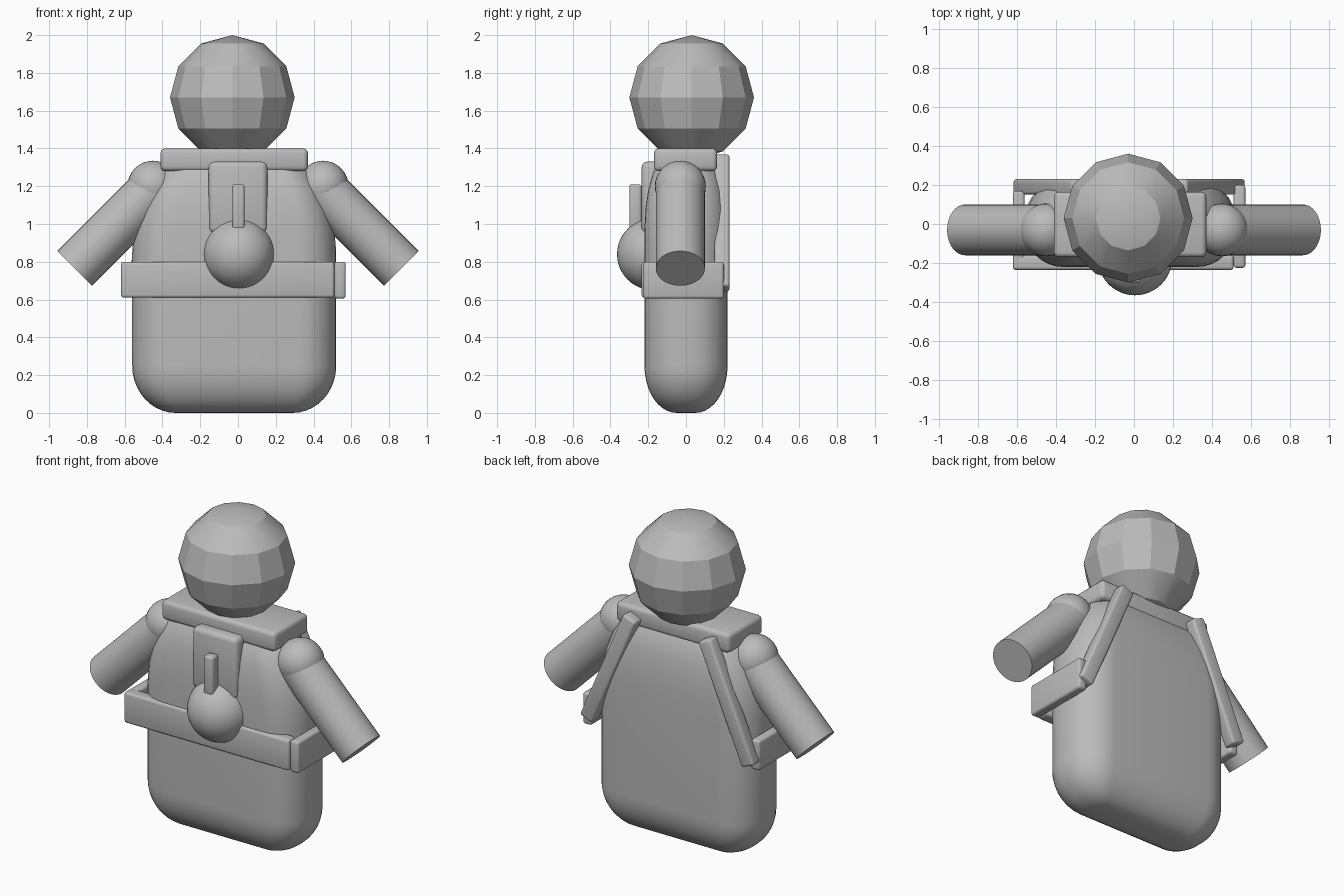
import bpy, bmesh
from math import sin, cos, pi, radians, atan2, hypot
from mathutils import Vector, Matrix

old = bpy.data.objects.get("Cube")
if old:
    bpy.data.objects.remove(old, do_unlink=True)

grey = bpy.data.materials.new("plain_grey")
grey.use_nodes = True
tone = (0.5, 0.5, 0.5, 1)
grey.diffuse_color = tone
grey.node_tree.nodes["Principled BSDF"].inputs["Base Color"].default_value = tone


def finish(name, bm, angle=30):
    bmesh.ops.recalc_face_normals(bm, faces=bm.faces)
    mesh = bpy.data.meshes.new(name)
    bm.to_mesh(mesh)
    bm.free()
    mesh.materials.append(grey)
    ob = bpy.data.objects.new(name, mesh)
    bpy.context.collection.objects.link(ob)
    bpy.ops.object.select_all(action='DESELECT')
    ob.select_set(True)
    bpy.context.view_layer.objects.active = ob
    bpy.ops.object.shade_smooth_by_angle(angle=radians(angle))
    return ob


def box(name, low, high, tilt=0, bevel=0.015):
    """Softly bevelled box between two corners, tilted about y."""
    low, high = Vector(low), Vector(high)
    bm = bmesh.new()
    bmesh.ops.create_cube(bm, size=1)
    bmesh.ops.scale(bm, vec=high - low, verts=bm.verts)
    bmesh.ops.bevel(bm, geom=bm.edges[:], offset=bevel, segments=3,
                    profile=0.5, affect='EDGES')
    bmesh.ops.transform(bm, verts=bm.verts, matrix=Matrix.Translation((low + high) / 2)
                        @ Matrix.Rotation(tilt, 4, 'Y'))
    return finish(name, bm, 40)


def ball(name, centre, radius, segments, rings):
    bm = bmesh.new()
    bmesh.ops.create_uvsphere(bm, u_segments=segments, v_segments=rings, radius=radius,
                              matrix=Matrix.Translation(centre))
    return finish(name, bm, 29)


# Body: stacked rounded rectangles, round below and tapered at the shoulders
def outline(a, b, z, steps=8):
    r = min(0.2, b * 0.9)
    pts = []
    for q, (sx, sy) in enumerate([(1, 1), (-1, 1), (-1, -1), (1, -1)]):
        for i in range(steps + 1):
            t = (q + i / steps) * pi / 2
            pts.append((sx * (a - r) + r * cos(t) - 0.02, sy * (b - r) + r * sin(t), z))
    return pts


levels = []
for i in range(11):
    t = i / 10 * pi / 2
    levels.append((0.31 + 0.23 * sin(t), 0.05 + 0.17 * sin(t), 0.25 * (1 - cos(t))))
levels += [(0.54, 0.22, 0.85), (0.53, 0.22, 0.97), (0.505, 0.215, 1.08),
           (0.465, 0.2, 1.18), (0.41, 0.175, 1.27), (0.33, 0.13, 1.34)]
bm = bmesh.new()
rings = [[bm.verts.new(p) for p in outline(*level)] for level in levels]
for lower, upper in zip(rings, rings[1:]):
    for i in range(len(lower)):
        j = (i + 1) % len(lower)
        bm.faces.new((lower[i], lower[j], upper[j], upper[i]))
bm.faces.new(rings[0])
bm.faces.new(rings[-1])
finish("body", bm, 40)

# Head and collar
ball("head", (-0.03, 0.03, 1.67), 0.33, 12, 6)
box("collar", (-0.41, -0.17, 1.28), (0.37, 0.165, 1.4), bevel=0.025)

# Chest flap with its clasp and round pouch
box("chest_flap", (-0.155, -0.235, 0.95), (0.155, -0.1, 1.33), bevel=0.03)
box("clasp", (-0.03, -0.3, 0.95), (0.035, -0.235, 1.21))
ball("round_pouch", (0.005, -0.175, 0.84), 0.19, 48, 24)

# Belt: front band and two side bands, open at the back
box("belt_front", (-0.62, -0.235, 0.61), (0.51, -0.16, 0.8))
box("belt_left", (0.51, -0.225, 0.605), (0.57, 0.2, 0.8))
box("belt_right", (-0.62, -0.22, 0.615), (-0.56, 0.17, 0.8))

for side, s in (("left", 1), ("right", -1)):
    # Diagonal strap on the back
    dx, dz = 0.3, 0.7
    x, z = -0.025 + s * 0.405, 1.005
    half = hypot(dx, dz) / 2
    box(side + "_back_strap", (x - 0.045, 0.15, z - half), (x + 0.045, 0.23, z + half),
        tilt=-s * atan2(dx, dz))

    # Arm with a rounded shoulder
    top, end = Vector((s * 0.445, -0.03, 1.185)), Vector((s * 0.865, -0.03, 0.765))
    axis = end - top
    bm = bmesh.new()
    bmesh.ops.create_cone(bm, cap_ends=True, segments=32, radius1=0.13, radius2=0.13,
                          depth=axis.length, matrix=Matrix.Translation((top + end) / 2)
                          @ axis.to_track_quat('Z', 'Y').to_matrix().to_4x4())
    finish(side + "_arm", bm)
    ball(side + "_shoulder", (s * 0.45, -0.03, 1.2), 0.135, 32, 16)
